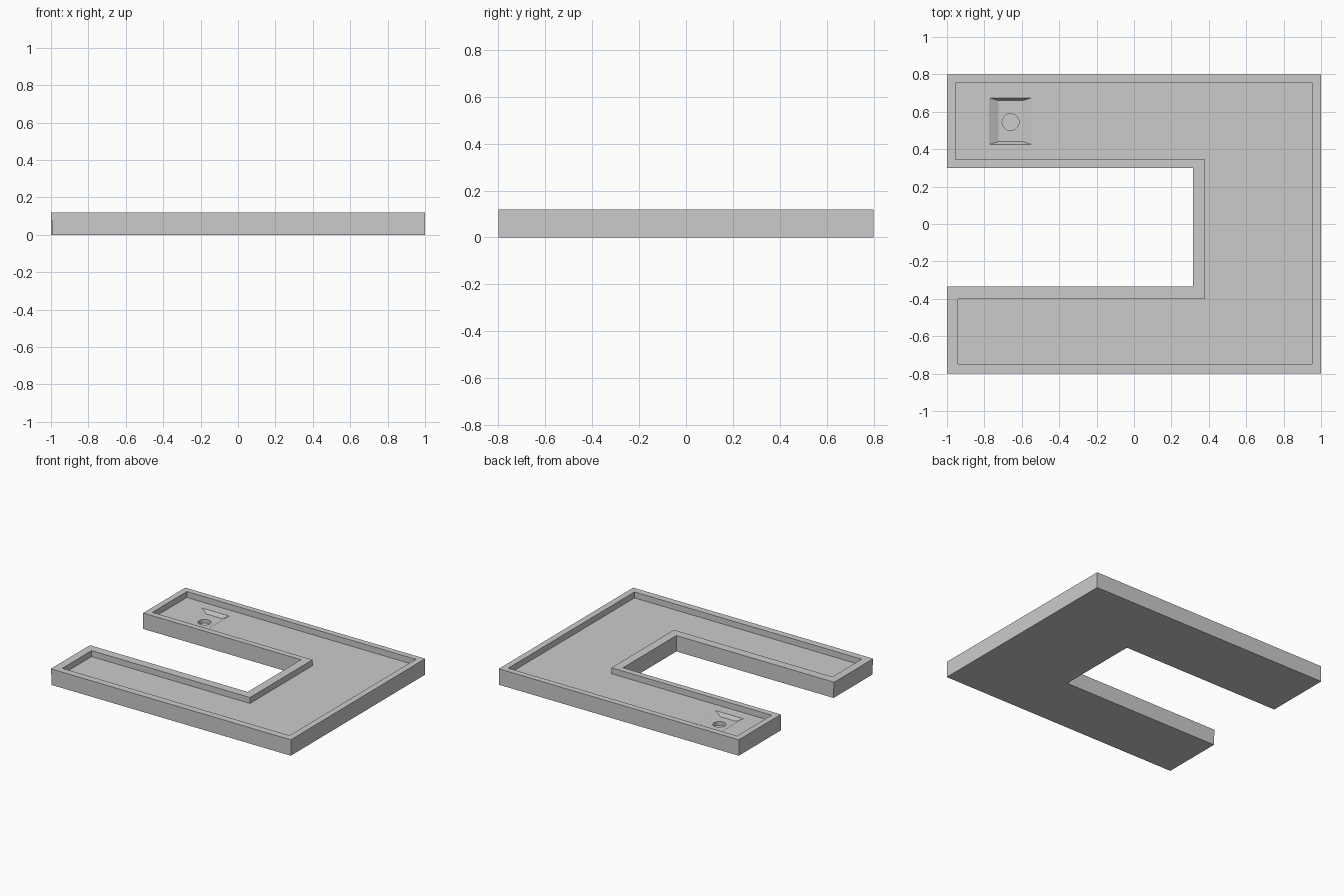
import bpy, bmesh

if "Cube" in bpy.data.objects:
    bpy.data.objects.remove(bpy.data.objects["Cube"])

BASE_TOP, RIM_TOP = 0.075, 0.12


def make_object(name, bm):
    bmesh.ops.recalc_face_normals(bm, faces=bm.faces)
    mesh = bpy.data.meshes.new(name)
    bm.to_mesh(mesh)
    bm.free()
    obj = bpy.data.objects.new(name, mesh)
    bpy.context.collection.objects.link(obj)
    return obj


def ring(bm, outline, z):
    return [bm.verts.new((x, y, z)) for x, y in outline]


def bridge(bm, a, b):
    for i in range(len(a)):
        j = (i + 1) % len(a)
        bm.faces.new((a[i], a[j], b[j], b[i]))


def loft(name, low, high, z0, z1):
    bm = bmesh.new()
    a, b = ring(bm, low, z0), ring(bm, high, z1)
    bridge(bm, a, b)
    bm.faces.new(a)
    bm.faces.new(b)
    return make_object(name, bm)


def c_outline(left_back, left_front, right, back, front, notch_x, notch_back, notch_front):
    return [(left_back, back), (left_back, notch_back), (notch_x, notch_back),
            (notch_x, notch_front), (left_front, notch_front), (left_front, front),
            (right, front), (right, back)]


def rect(x0, x1, y0, y1):
    return [(x0, y0), (x1, y0), (x1, y1), (x0, y1)]


def cut(target, cutter):
    cutter.hide_render = True
    mod = target.modifiers.new("cut", 'BOOLEAN')
    mod.operation = 'DIFFERENCE'
    mod.solver = 'EXACT'
    mod.object = cutter
    bpy.context.view_layer.objects.active = target
    bpy.ops.object.modifier_apply(modifier=mod.name)
    bpy.data.objects.remove(cutter)


# C-shaped slab; its front arm stops just short of the rim
slab_outline = c_outline(-1, -0.995, 1, 0.8, -0.8, 0.315, 0.30, -0.335)
slab = loft("slab", slab_outline, slab_outline, 0, BASE_TOP)

# Shallow basin with sloping sides, extended a little above the floor
k, depth = 0.01, 0.027
e = k / depth
basin = loft("basin_cutter", rect(-0.725, -0.595, 0.44, 0.66),
             rect(-0.775 - 0.05 * e, -0.545 + 0.05 * e, 0.425 - 0.015 * e, 0.675 + 0.015 * e),
             BASE_TOP - depth, BASE_TOP + k)
cut(slab, basin)

# Round blind drain hole in the basin
bpy.ops.mesh.primitive_cylinder_add(vertices=32, radius=0.045, depth=0.08,
                                    location=(-0.66, 0.545, 0.06))
cut(slab, bpy.context.object)

# Raised rim following the outline
rim_outer = c_outline(-1, -1, 1, 0.8, -0.8, 0.315, 0.30, -0.335)
rim_inner = c_outline(-0.955, -0.94, 0.953, 0.755, -0.748, 0.38, 0.345, -0.40)
bm = bmesh.new()
loops = [ring(bm, rim_outer, BASE_TOP), ring(bm, rim_outer, RIM_TOP),
         ring(bm, rim_inner, RIM_TOP), ring(bm, rim_inner, BASE_TOP)]
for i in range(4):
    bridge(bm, loops[i], loops[(i + 1) % 4])
make_object("rim", bm)
